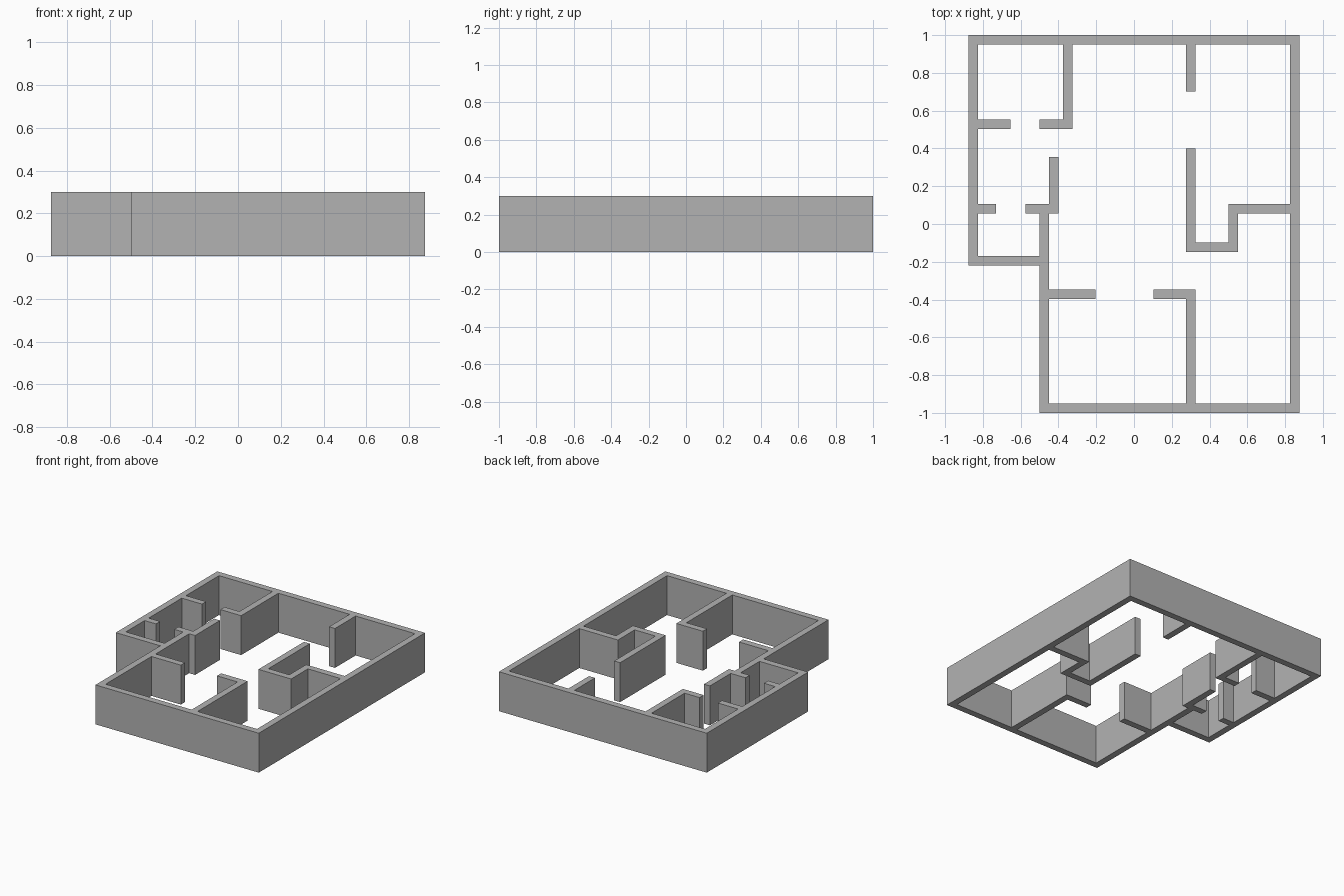
import bpy
import bmesh
from mathutils import Vector

HEIGHT = 0.30
HALF = 0.025  # half of the wall thickness

cube = bpy.data.objects.get("Cube")
if cube:
    bpy.data.objects.remove(cube, do_unlink=True)

plaster = bpy.data.materials.new("grey_plaster")
plaster.use_nodes = True
GREY = (0.45, 0.45, 0.45, 1)
plaster.diffuse_color = GREY
plaster.node_tree.nodes["Principled BSDF"].inputs["Base Color"].default_value = GREY


def wall(name, path, closed=False, joined=()):
    """Mitred wall along a right-angled centreline; ends in `joined` get no cap."""
    pts = [Vector(p) for p in path]
    n = len(pts)
    spans = n if closed else n - 1
    normals = []
    for i in range(spans):
        d = (pts[(i + 1) % n] - pts[i]).normalized()
        normals.append(Vector((-d.y, d.x)))

    bm = bmesh.new()
    rings = []
    for i, p in enumerate(pts):
        if closed:
            side = normals[i - 1] + normals[i]
        elif i == 0:
            side = normals[0]
        elif i == n - 1:
            side = normals[-1]
        else:
            side = normals[i - 1] + normals[i]
        a, b = p + side * HALF, p - side * HALF
        rings.append([bm.verts.new((q.x, q.y, z))
                      for q, z in ((a, 0), (b, 0), (b, HEIGHT), (a, HEIGHT))])

    # Four long sides of every span, then the end caps
    for i in range(spans):
        r, s = rings[i], rings[(i + 1) % n]
        for k in range(4):
            m = (k + 1) % 4
            bm.faces.new((r[k], r[m], s[m], s[k]))
    caps = []
    if not closed:
        caps = [(end, bm.faces.new(ring))
                for end, ring in (("start", rings[0]), ("end", rings[-1]))]
    bmesh.ops.recalc_face_normals(bm, faces=bm.faces[:])
    for end, face in caps:
        if end in joined:
            bm.faces.remove(face)

    mesh = bpy.data.meshes.new(name)
    bm.to_mesh(mesh)
    bm.free()
    mesh.materials.append(plaster)
    obj = bpy.data.objects.new(name, mesh)
    bpy.context.collection.objects.link(obj)


# Outer shell with the notched front right corner
wall("outer_walls", [(-.85, .975), (.85, .975), (.85, -.975),
                     (-.475, -.975), (-.475, -.195), (-.85, -.195)], closed=True)

# Back right room
wall("back_room_door_stub", [(-.825, .527), (-.655, .527)], joined=("start",))
wall("back_room_corner_wall", [(-.35, .95), (-.35, .527), (-.5, .527)], joined=("start",))

# Small side room
wall("side_room_door_stub", [(-.825, .08), (-.73, .08)], joined=("start",))
wall("side_room_corner_wall", [(-.425, .355), (-.425, .08), (-.575, .08)])
wall("side_room_inner_wall", [(-.475, .055), (-.475, -.17)], joined=("start", "end"))

# Left rooms with the closet recess
wall("left_room_back_stub", [(.3, .95), (.3, .702)], joined=("start",))
wall("closet_wall", [(.3, .4), (.3, -.122), (.525, -.122), (.525, .08), (.825, .08)],
     joined=("end",))

# Front room
wall("front_room_door_stub", [(-.45, -.373), (-.203, -.373)], joined=("start",))
wall("front_room_corner_wall", [(.102, -.373), (.3, -.373), (.3, -.95)], joined=("end",))
